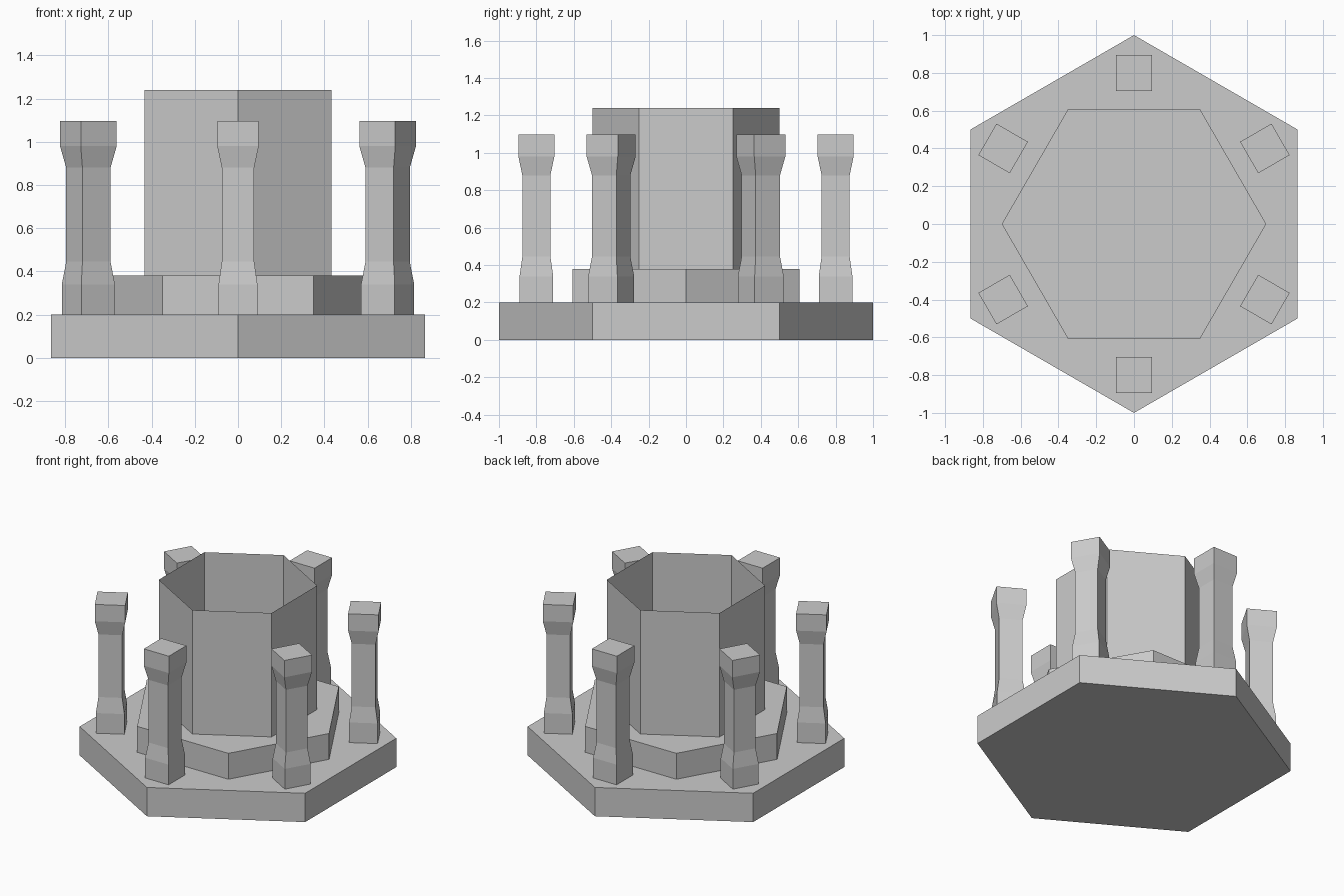
import bpy
import bmesh
from math import cos, sin, pi, radians, sqrt

if "Cube" in bpy.data.objects:
    bpy.data.objects.remove(bpy.data.objects["Cube"])


def loft(name, sides, start, rings, caps=True):
    """Stack regular polygons given as (corner radius, z) and skin them."""
    bm = bmesh.new()
    loops = [[bm.verts.new((r * cos(start + 2 * pi * i / sides),
                            r * sin(start + 2 * pi * i / sides), z))
              for i in range(sides)] for r, z in rings]
    for low, high in zip(loops, loops[1:]):
        for i in range(sides):
            j = (i + 1) % sides
            bm.faces.new((low[i], low[j], high[j], high[i]))
    if caps:
        bm.faces.new(loops[0][::-1])
        bm.faces.new(loops[-1])
    mesh = bpy.data.meshes.new(name)
    bm.to_mesh(mesh)
    bm.free()
    obj = bpy.data.objects.new(name, mesh)
    bpy.context.collection.objects.link(obj)
    return obj


# Stepped hexagonal plinth
loft("base", 6, radians(90), [(1.0, 0.0), (1.0, 0.2)])
loft("step", 6, 0.0, [(0.7, 0.2), (0.7, 0.38)])

# Open, thin-walled hexagonal tube
loft("tube", 6, radians(90), [(0.5, 0.38), (0.5, 1.24)], caps=False)

# Six square pillars with flared foot and head: (half width, z)
profile = [(0.09, 0.2), (0.09, 0.34), (0.075, 0.445),
           (0.075, 0.88), (0.096, 0.98), (0.096, 1.097)]
rings = [(w * sqrt(2), z) for w, z in profile]
for k in range(6):
    a = radians(90 + 60 * k)
    pillar = loft(f"pillar_{k + 1}", 4, radians(45), rings)
    pillar.location = (0.8 * cos(a), 0.8 * sin(a), 0)
    pillar.rotation_euler.z = a
